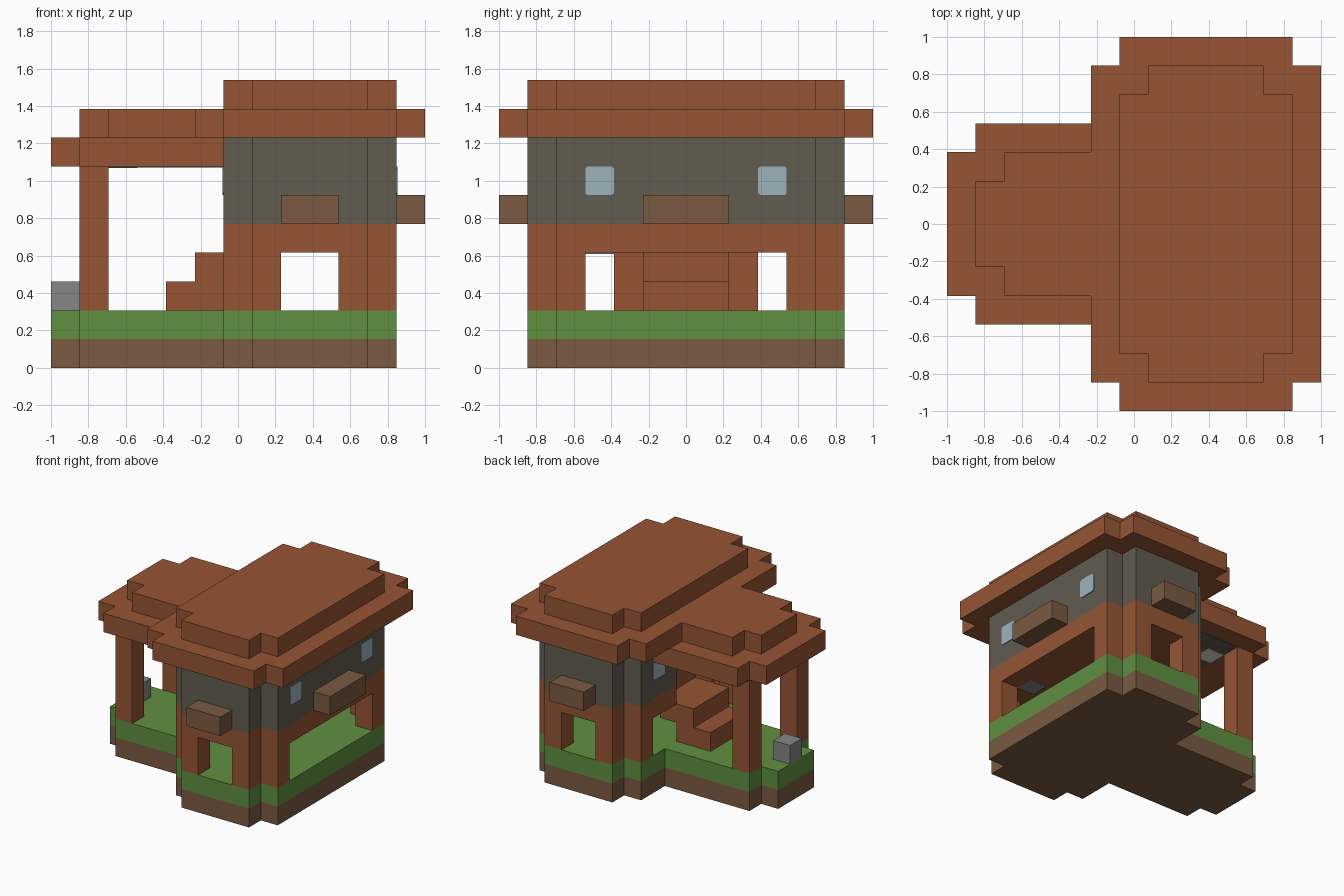
import bpy, bmesh
from mathutils import Vector

cube = bpy.data.objects.get("Cube")
if cube:
    bpy.data.objects.remove(cube, do_unlink=True)

U = 2 / 13                      # one block
ORIGIN = Vector((-1, -1, 0))


def material(name, hex_code):
    def linear(c):
        return c / 12.92 if c <= 0.04045 else ((c + 0.055) / 1.055) ** 2.4
    rgb = [linear(int(hex_code[i:i + 2], 16) / 255) for i in range(0, len(hex_code), 2)]
    m = bpy.data.materials.new(name)
    m.use_nodes = True
    m.diffuse_color = (*rgb, 1)
    bsdf = m.node_tree.nodes["Principled BSDF"]
    bsdf.inputs["Base Color"].default_value = (*rgb, 1)
    bsdf.inputs["Roughness"].default_value = 1
    return m


BRICK = material("red_brown_wood", "965534")
GRASS = material("grass_green", "609040")
DIRT = material("earth_brown", "7a5a42")
WALL = material("dark_grey_wall", "625c50")
STONE = material("light_grey_stone", "868686")
GLASS = material("pale_blue_glass", "9cb4bd")
LAMP = material("warm_white_lamp", "e8e2d8")


def finish(name, bm, mat):
    bmesh.ops.recalc_face_normals(bm, faces=bm.faces)
    for v in bm.verts:
        v.co = v.co * U + ORIGIN
    mesh = bpy.data.meshes.new(name)
    bm.to_mesh(mesh)
    bm.free()
    mesh.materials.append(mat)
    obj = bpy.data.objects.new(name, mesh)
    bpy.context.collection.objects.link(obj)
    return obj


def extrude(bm, points, offset):
    face = bm.faces.new([bm.verts.new(p) for p in points])
    result = bmesh.ops.extrude_face_region(bm, geom=[face], use_keep_orig=True)
    moved = [g for g in result["geom"] if isinstance(g, bmesh.types.BMVert)]
    bmesh.ops.translate(bm, verts=moved, vec=offset)


def boxes(name, mat, *spans):
    """Each span is x0, x1, y0, y1, z0, z1 in blocks."""
    bm = bmesh.new()
    for x0, x1, y0, y1, z0, z1 in spans:
        corners = [(x0, y0, z0), (x1, y0, z0), (x1, y1, z0), (x0, y1, z0)]
        extrude(bm, corners, (0, 0, z1 - z0))
    return finish(name, bm, mat)


def notched_slab(name, mat, x0, x1, y0, y1, z, east_notch=True):
    """One-block-high slab whose corners step in by one block."""
    west = [(x0 + 1, y1), (x0 + 1, y1 - 1), (x0, y1 - 1),
            (x0, y0 + 1), (x0 + 1, y0 + 1), (x0 + 1, y0)]
    if east_notch:
        east = [(x1 - 1, y0), (x1 - 1, y0 + 1), (x1, y0 + 1),
                (x1, y1 - 1), (x1 - 1, y1 - 1), (x1 - 1, y1)]
    else:
        east = [(x1, y0), (x1, y1)]
    bm = bmesh.new()
    extrude(bm, [(x, y, z) for x, y in west + east], (0, 0, 1))
    return finish(name, bm, mat)


def both(*spans):
    """Add the copies mirrored from front to back."""
    out = list(spans)
    for x0, x1, y0, y1, z0, z1 in spans:
        out.append((x0, x1, 13 - y1, 13 - y0, z0, z1))
    return out


# Ground: earth under grass, for house and porch
for z, label, mat in ((0, "earth", DIRT), (1, "grass", GRASS)):
    notched_slab("house_" + label, mat, 6, 12, 1, 12, z)
    notched_slab("porch_" + label, mat, 0, 6, 4, 9, z, east_notch=False)

# Lower storey: corner pillars, wide side openings, small end doorways
boxes("lower_corner_pillars", BRICK,
      *both((11, 12, 2, 3, 2, 5), (6, 7, 2, 3, 2, 5)))
boxes("lower_end_walls", BRICK,
      *both((7, 8, 1, 2, 2, 5), (10, 11, 1, 2, 2, 5), (8, 10, 1, 2, 4, 5)))
boxes("left_lintel", BRICK, (11, 12, 3, 10, 4, 5))
boxes("right_lintels", BRICK, *both((6, 7, 3, 5, 4, 5)))
boxes("upper_floor", BRICK, (7, 11, 2, 11, 4, 5))
boxes("floor_stone", STONE, (10, 11, 3, 4, 3.96, 4))

# Upper storey with a doorway above the stairs
boxes("upper_end_walls", WALL, *both((7, 11, 1, 2, 5, 8)))
boxes("upper_left_wall", WALL, (11, 12, 2, 11, 5, 8))
boxes("upper_right_wall", WALL, (6, 7, 5, 8, 7, 8),
      *both((6, 7, 2, 5, 5, 8)))

# Window boxes
boxes("end_window_boxes", DIRT, *both((8, 10, 0, 1, 5, 6)))
boxes("left_window_box", DIRT, (12, 13, 5, 8, 5, 6))

# Window panes with clipped corners
c = 0.08
outline = [(c, 0), (1 - c, 0), (1, c), (1, 1 - c),
           (1 - c, 1), (c, 1), (0, 1 - c), (0, c)]
for side, x, step in (("left", 12, 0.04), ("right", 6, -0.04)):
    for end, y in (("front", 3), ("back", 9)):
        bm = bmesh.new()
        extrude(bm, [(x, y + a, 6 + b) for a, b in outline], (step, 0, 0))
        finish(f"{side}_{end}_window", bm, GLASS)

# Stepped roofs
notched_slab("house_roof_eaves", BRICK, 5, 13, 0, 13, 8)
notched_slab("house_roof_top", BRICK, 6, 12, 1, 12, 9)
notched_slab("porch_roof_eaves", BRICK, 0, 6, 3, 10, 7, east_notch=False)
notched_slab("porch_roof_top", BRICK, 1, 5, 4, 9, 8, east_notch=False)

# Porch: posts, stairs, ceiling, lamp and stone block
boxes("porch_posts", BRICK, *both((1, 2, 4, 5, 2, 7)))
boxes("stairs", BRICK, (4, 6, 5, 8, 2, 3), (5, 7, 5, 8, 3, 4))
boxes("porch_ceiling", WALL, (2, 6, 4, 9, 6.97, 7))
boxes("porch_lamp", LAMP, (2, 3, 7, 8, 6.94, 6.97))
boxes("stone_block", STONE, (0, 1, 6, 7, 2, 3))
